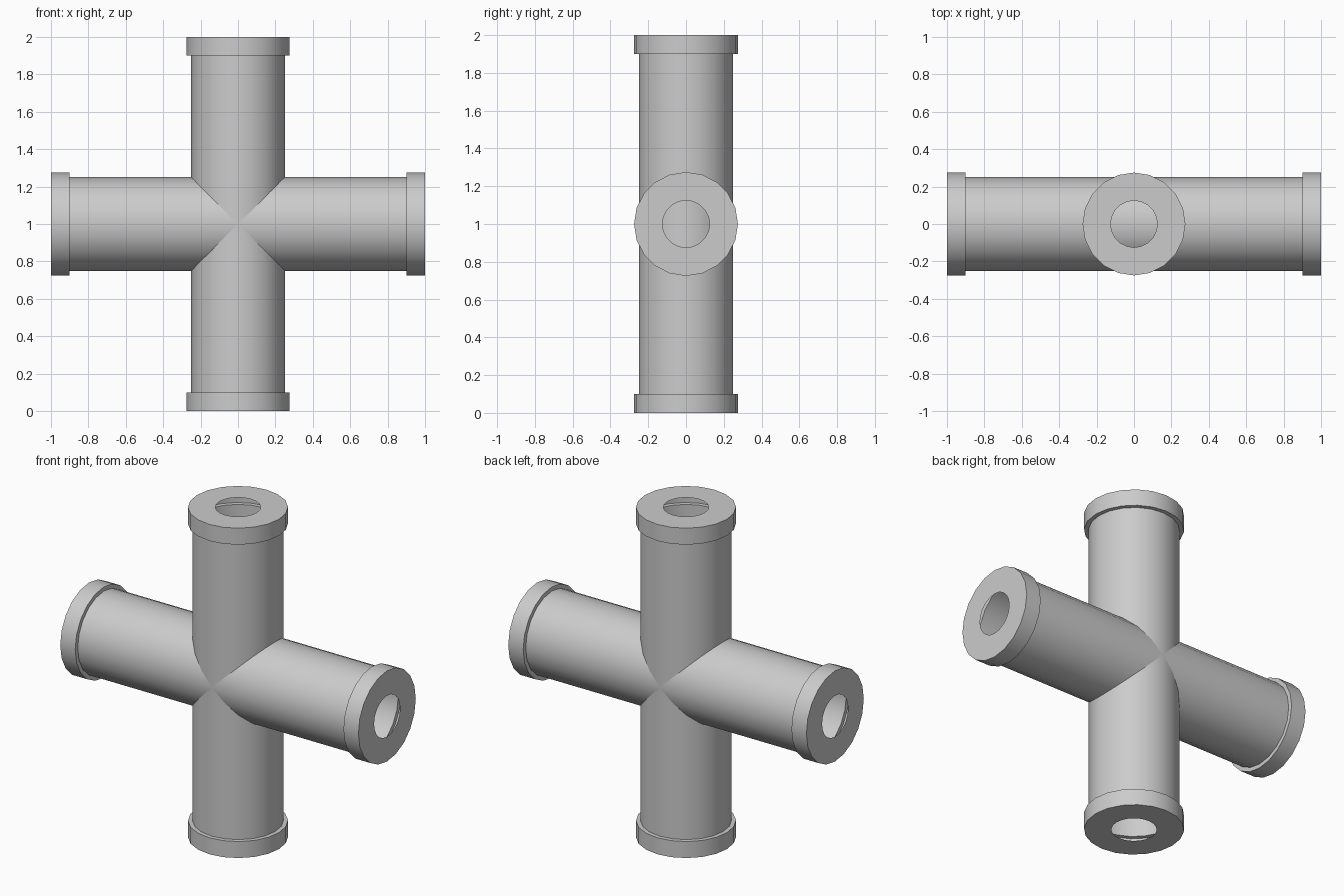
import bpy, bmesh, math
from mathutils import Matrix

cube = bpy.data.objects.get("Cube")
if cube:
    bpy.data.objects.remove(cube)

SIDES = 20
CENTRE = Matrix.Translation((0, 0, 1))

grey = bpy.data.materials.new("pipe grey")
grey.use_nodes = True
GREY = (0.6, 0.6, 0.6, 1)
grey.diffuse_color = GREY
grey.node_tree.nodes["Principled BSDF"].inputs["Base Color"].default_value = GREY


def lathe(name, profile, turn):
    """Revolve (radius, height) points into an open shell, then turn it about the hub."""
    bm = bmesh.new()
    rings = []
    for r, h in profile:
        angles = [2 * math.pi * i / SIDES for i in range(SIDES)]
        rings.append([bm.verts.new((r * math.cos(a), r * math.sin(a), h)) for a in angles])
    for low, high in zip(rings, rings[1:]):
        for i in range(SIDES):
            j = (i + 1) % SIDES
            bm.faces.new((low[i], low[j], high[j], high[i]))
    bm.transform(CENTRE @ turn)
    mesh = bpy.data.meshes.new(name)
    bm.to_mesh(mesh)
    bm.free()
    mesh.materials.append(grey)
    obj = bpy.data.objects.new(name, mesh)
    bpy.context.collection.objects.link(obj)
    bpy.ops.object.select_all(action="DESELECT")
    obj.select_set(True)
    bpy.context.view_layer.objects.active = obj
    bpy.ops.object.shade_smooth_by_angle(angle=math.radians(30))


# Thin-walled pipes crossing at the hub, and a hollow collar on each end
tube = [(0.25, -0.9), (0.25, 0.9)]
collar = [(0.25, 0.9), (0.275, 0.9), (0.275, 1), (0.125, 1)]

for axis, ends, tilt in (("vertical", ("bottom", "top"), 0),
                         ("horizontal", ("right", "left"), math.pi / 2)):
    turn = Matrix.Rotation(tilt, 4, "Y")
    lathe(axis + "_pipe", tube, turn)
    flip = Matrix.Rotation(math.pi, 4, "Y")
    lathe(ends[0] + "_collar", collar, turn @ flip)
    lathe(ends[1] + "_collar", collar, turn)
